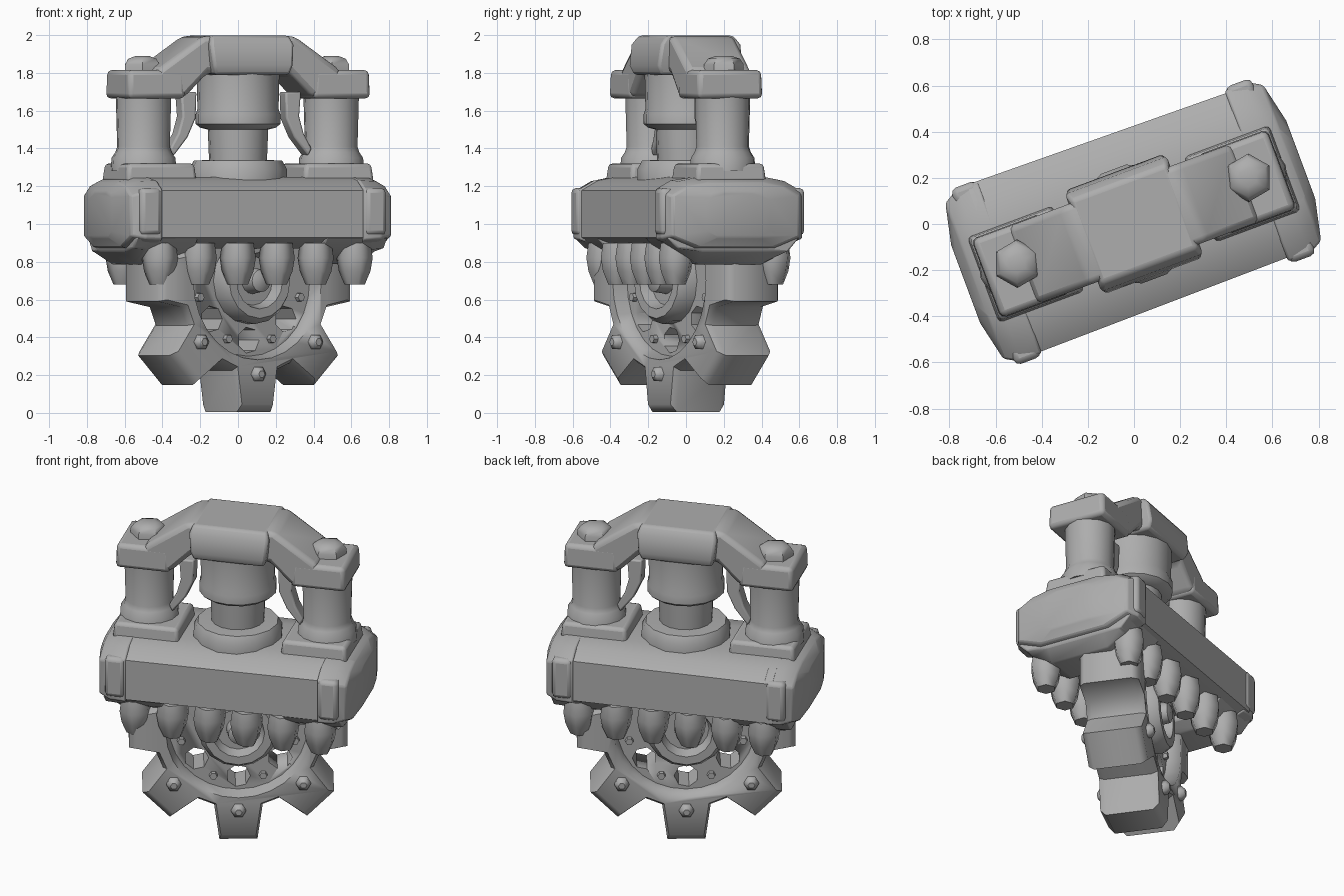
import bpy, bmesh, math
from mathutils import Matrix

if "Cube" in bpy.data.objects:
    bpy.data.objects.remove(bpy.data.objects["Cube"])

BODY_TURN = Matrix.Rotation(math.radians(20.4), 4, 'Z')   # housing and press
GEAR_TURN = Matrix.Rotation(math.radians(36), 4, 'Z')     # gear is twisted further
turn = BODY_TURN
grey = bpy.data.materials.new("cast grey")
grey.diffuse_color = (0.42, 0.42, 0.42, 1)
grey.use_nodes = True
grey.node_tree.nodes["Principled BSDF"].inputs["Base Color"].default_value = grey.diffuse_color


def finish(name, bm, bevel=0.0, angle=35):
    bmesh.ops.recalc_face_normals(bm, faces=bm.faces)
    me = bpy.data.meshes.new(name)
    bm.to_mesh(me)
    bm.free()
    me.transform(turn)
    me.materials.append(grey)
    ob = bpy.data.objects.new(name, me)
    bpy.context.collection.objects.link(ob)
    if bevel:
        m = ob.modifiers.new("bevel", 'BEVEL')
        m.width, m.segments, m.limit_method = bevel, 2, 'ANGLE'
    bpy.ops.object.select_all(action='DESELECT')
    ob.select_set(True)
    bpy.context.view_layer.objects.active = ob
    bpy.ops.object.shade_smooth_by_angle(angle=math.radians(angle))
    return ob


def loft(name, rings, bevel=0.0, angle=35):
    """Skin a list of equal-length point loops and close both ends."""
    bm = bmesh.new()
    vs = [[bm.verts.new(p) for p in r] for r in rings]
    n = len(vs[0])
    for a, b in zip(vs, vs[1:]):
        for i in range(n):
            bm.faces.new((a[i], a[(i + 1) % n], b[(i + 1) % n], b[i]))
    bm.faces.new(vs[0])
    bm.faces.new(vs[-1])
    return finish(name, bm, bevel, angle)


def lathe(name, profile, x=0, y=0, n=16, phase=0.0, axis='Z', z=0.0, angle=35):
    """Stack of circles (radius, height) about a vertical or depth axis."""
    rings = []
    for r, h in profile:
        ring = []
        for i in range(n):
            t = 2 * math.pi * i / n + phase
            a, b = r * math.cos(t), r * math.sin(t)
            ring.append((x + a, y + b, h) if axis == 'Z' else (x + a, y + h, z + b))
        rings.append(ring)
    return loft(name, rings, 0, angle)


def box(name, x0, x1, y, z0, z1, bevel=0.03, top=1.0):
    c = (x0 + x1) / 2
    h = (x1 - x0) / 2
    ring = lambda s, z: [(c + h * s * i, y * s * j, z) for i, j in ((-1, -1), (1, -1), (1, 1), (-1, 1))]
    return loft(name, [ring(1, z0), ring(top, z1)], bevel)


def section(u, hv, z0, z1, cut=0.09, shift=0.0):
    """Chamfered cross-section of the main housing at position u."""
    k = cut * 0.8
    half = [(hv, z0 + k * 0.8), (hv, z1 - k), (hv - cut, z1 - k * 0.3), (hv * 0.45, z1)]
    low = [(-hv * 0.6, z0), (hv * 0.6, z0)]
    pts = half + [(-v, z) for v, z in reversed(half)] + low
    return [(u, v + shift, z) for v, z in pts]


# horizontal main housing
loft("main_housing", [section(-0.62, 0.395, 0.87, 1.25, shift=0.017), section(0.62, 0.38, 0.87, 1.25, shift=0.012)])

for s, side in ((-1, "left"), (1, "right")):
    # bulging end cap with corner clamps
    loft(side + "_end_cap", [section(s * u, v, a, b, c, 0.01) for u, v, a, b, c in
         ((0.57, 0.395, 0.865, 1.25, 0.08), (0.665, 0.4, 0.86, 1.25, 0.1),
          (0.735, 0.36, 0.88, 1.22, 0.09), (0.775, 0.18, 0.93, 1.17, 0.05))], 0.01)
    for d in (-1, 1):
        bm = bmesh.new()
        bmesh.ops.create_cube(bm, size=1, matrix=Matrix.Translation((s * 0.635, d * 0.365 + 0.01, 1.065))
                              @ Matrix.Diagonal((0.12, 0.085, 0.25, 1)))
        finish(side + "_corner_clamp", bm, 0.025)
    # keel-shaped swelling beneath the cap
    loft(side + "_under_bulge", [[(s * u, v, z) for v, z in
         ((-0.37, 0.93), (-0.31, 0.87), (-0.17, low), (0.19, low), (0.31, 0.85), (0.38, 0.93))]
         for u, low in ((0.36, 0.84), (0.43, 0.79), (0.64, 0.785), (0.71, 0.86))], 0.01)
    # post standing on a foot plate, topped by a clamp and hex bolt
    box(side + "_foot_plate", *sorted((s * 0.30, s * 0.70)), 0.2, 1.22, 1.32, 0.02, 0.94)
    lathe(side + "_post", [(0.175, 1.28), (0.17, 1.35), (0.15, 1.38), (0.14, 1.41), (0.148, 1.7)],
          s * 0.53, 0.01, 14)
    box(side + "_clamp_block", *sorted((s * 0.36, s * 0.685)), 0.185, 1.665, 1.815, 0.025, 0.97)
    lathe(side + "_bolt_head", [(0.105, 1.79), (0.105, 1.845), (0.085, 1.875), (0.04, 1.89)],
          s * 0.535, 0.015, 6, math.radians(10), angle=45)
    # thin curved brace between post and central column
    outer = [(0.38, 1.36), (0.30, 1.46), (0.255, 1.56), (0.25, 1.7)]
    inner = [(0.34, 1.70), (0.33, 1.57), (0.355, 1.48), (0.40, 1.40)]
    loft(side + "_brace", [[(s * u, v, z) for u, z in outer + inner] for v in (-0.05, 0.05)], 0.01)

# arched crosshead
half = [(0.26, 1.995), (0.52, 1.815), (0.52, 1.69), (0.36, 1.67), (0.23, 1.80)]
arch = half + [(-u, z) for u, z in reversed(half)]
loft("arched_crosshead", [[(u, v, z) for u, z in arch] for v in (-0.18, 0.18)], 0.03)
loft("crosshead_centre", [[(w * i, d * j, z) for i, j in ((-1, -1), (1, -1), (1, 1), (-1, 1))]
     for w, d, z in ((0.21, 0.22, 1.79), (0.225, 0.24, 1.84), (0.235, 0.225, 1.95), (0.22, 0.19, 1.997))], 0.015)

# central ram and its collar
lathe("central_ram", [(0.15, 1.25), (0.16, 1.5), (0.2, 1.51), (0.225, 1.53), (0.225, 1.58),
                      (0.215, 1.61), (0.22, 1.83)], n=16)
lathe("ram_flange", [(0.26, 1.22), (0.26, 1.29), (0.235, 1.335), (0.15, 1.34)], n=14)

# rows of tapered fingers under the housing
for d in (-1, 1):
    for i in range(6):
        lathe("hanging_finger", [(0.085, 0.90), (0.097, 0.82), (0.085, 0.75), (0.055, 0.68)],
              -0.54 + 0.22 * i, d * 0.275 + 0.01, 6, math.pi / 6, angle=65)

# gear wheel, only the lower teeth being exposed
turn = GEAR_TURN
GZ = 0.70
TOP = math.pi / 2


def gear_outline(grow):
    pts = []
    for k in range(8):
        a = -TOP + k * math.pi / 4
        tip = {2: 0.63, 6: 0.63, 0: 0.695}.get(k, 0.67)
        tooth = [(0.475, -0.14), (tip, -0.11), (tip, 0.11), (0.475, 0.14)]
        if k in (3, 4, 5):
            tooth = [(0.46, -0.14), (0.46, 0.14)]
        for r, t in tooth:
            r, t = (r - grow if r > 0.5 else r - grow * 0.5), t * (1 - grow * 2)
            pts.append((r * math.cos(a) - t * math.sin(a), GZ + r * math.sin(a) + t * math.cos(a)))
    return pts


gear = loft("gear_wheel", [[(u, v, z) for u, z in gear_outline(g)] for v, g in
            ((-0.175, 0.04), (-0.14, 0), (0.14, 0), (0.175, 0.04))], 0, 50)


def cut(target, cutter):
    m = target.modifiers.new("cut", 'BOOLEAN')
    m.operation, m.object, m.solver = 'DIFFERENCE', cutter, 'EXACT'
    cutter.hide_render = True
    cutter.hide_viewport = True


# recessed web with round lightening holes
for d in (-1, 1):
    cut(gear, lathe("recess_cutter", [(0.4, d * 0.095), (0.425, d * 0.2)], n=28, axis='Y', z=GZ))
for k in (-1, 0, 1):
    a = -TOP + k * math.radians(50)
    cut(gear, lathe("hole_cutter", [(0.07, -0.3), (0.07, 0.3)], 0.315 * math.cos(a), 0, 7,
                    axis='Y', z=GZ + 0.315 * math.sin(a)))

# hub and rim bolts on both gear faces
for d in (-1, 1):
    lathe("gear_hub", [(0.23, 0), (0.23, d * 0.15), (0.2, d * 0.195), (0.15, d * 0.195), (0.13, d * 0.13),
                       (0.07, d * 0.13), (0.06, d * 0.21), (0.03, d * 0.225)], n=16, axis='Y', z=GZ)
    for k in (-1, 0, 1):
        a = -TOP + k * math.radians(49)
        lathe("rim_bolt", [(0.043, d * 0.15), (0.043, d * 0.195), (0.02, d * 0.215)], 0.495 * math.cos(a), 0, 6,
              axis='Y', z=GZ + 0.495 * math.sin(a), angle=45)
    # small studs between the holes
    for k in (-1.5, -0.5, 0.5, 1.5):
        a = -TOP + k * math.radians(50)
        lathe("web_stud", [(0.028, d * 0.07), (0.022, d * 0.12)], 0.34 * math.cos(a), 0, 6,
              axis='Y', z=GZ + 0.34 * math.sin(a))
